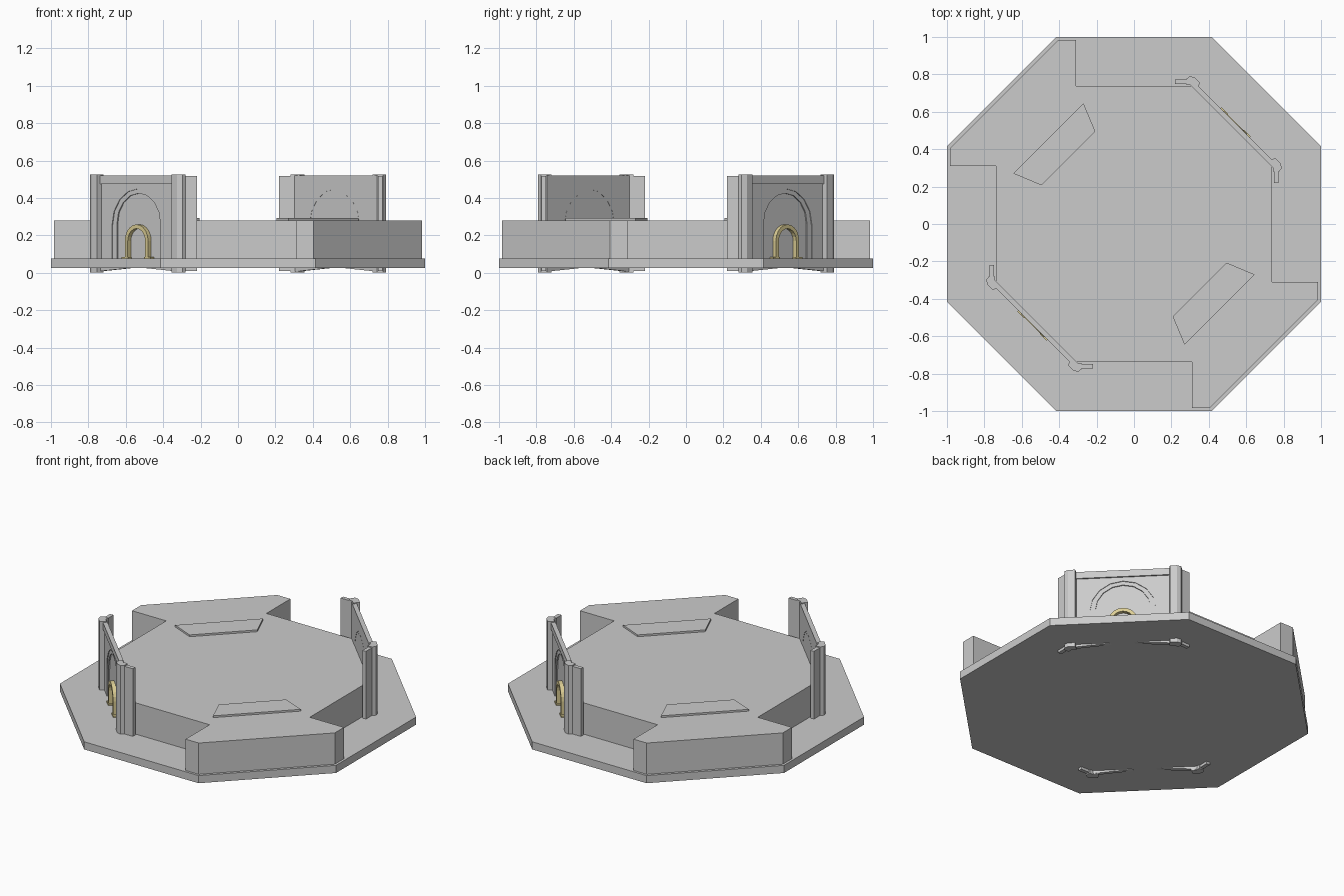
import bpy, bmesh
from math import sin, cos, pi, sqrt

if "Cube" in bpy.data.objects:
    bpy.data.objects.remove(bpy.data.objects["Cube"])

gold = bpy.data.materials.new("gold")
gold.diffuse_color = (0.72, 0.62, 0.30, 1)
gold.use_nodes = True
gold.node_tree.nodes["Principled BSDF"].inputs["Base Color"].default_value = gold.diffuse_color
S = 1 / sqrt(2)


def extrude(name, ring_a, ring_b, mat=None):
    """Closed solid between two matching outlines."""
    bm = bmesh.new()
    a = [bm.verts.new(p) for p in ring_a]
    b = [bm.verts.new(p) for p in ring_b]
    n = len(a)
    bm.faces.new(a)
    bm.faces.new(b[::-1])
    for i in range(n):
        j = (i + 1) % n
        bm.faces.new((a[i], b[i], b[j], a[j]))
    bmesh.ops.recalc_face_normals(bm, faces=bm.faces[:])
    me = bpy.data.meshes.new(name)
    bm.to_mesh(me)
    bm.free()
    ob = bpy.data.objects.new(name, me)
    bpy.context.collection.objects.link(ob)
    if mat:
        me.materials.append(mat)
    return ob


def plan(name, pts, z0, z1):
    return extrude(name, [(x, y, z0) for x, y in pts], [(x, y, z1) for x, y in pts])


def facade(name, pts, d0, d1, s, mat=None):
    """Outline in (along wall, z), extruded outward along the diagonal; s picks the corner."""
    def ring(d):
        return [(s * S * (d + u), s * S * (d - u), z) for u, z in pts]
    return extrude(name, ring(d0), ring(d1), mat)


def arch(r, spring, bottom, n):
    """Open arch line from left foot to right foot."""
    curve = [(-r * cos(pi * i / n), spring + r * sin(pi * i / n)) for i in range(n + 1)]
    return [(-r, bottom)] + curve + [(r, bottom)]


# octagonal base slab
k = sqrt(2) - 1
plan("base_slab", [(1, -k), (1, k), (k, 1), (-k, 1), (-1, k), (-1, -k), (-k, -1), (k, -1)], 0.025, 0.075)

# raised platform with two full corners and two cut corners
half = [(0.31, 0.737), (0.737, 0.31), (0.737, -0.31), (0.985, -0.31),
        (0.985, -0.405), (0.405, -0.985), (0.31, -0.985), (0.31, -0.737)]
plan("platform", half + [(-x, -y) for x, y in half], 0.07, 0.28)

# low trapezoid steps on top
step = [(-0.645, 0.27), (-0.27, 0.645), (-0.207, 0.495), (-0.495, 0.207)]
for s in (1, -1):
    plan("step", [(s * x, s * y) for x, y in step], 0.275, 0.292)

wing = [(0.22, 0.748), (0.22, 0.773), (0.29, 0.773), (0.29, 0.748)]
pillar = [(0.28, 0.742), (0.28, 0.775), (0.298, 0.79), (0.325, 0.784),
          (0.355, 0.754), (0.33, 0.72), (0.31, 0.742)]

# gate walls on the two cut corners
for s in (1, -1):
    opening = arch(0.197, 0.252, 0.06, 8)
    L = 0.315
    facade("gate_panel", [(-L, 0.06)] + opening + [(L, 0.06), (L, 0.518), (-L, 0.518)], 0.738, 0.756, s)
    facade("arch_band", opening + arch(0.165, 0.26, 0.06, 8)[::-1], 0.739, 0.751, s)
    facade("arch_back", arch(0.18, 0.255, 0.06, 8), 0.7385, 0.744, s)
    facade("lintel", [(-L, 0.475), (L, 0.475), (L, 0.519), (-L, 0.519)], 0.7375, 0.765, s)
    # gold doorway with feet
    facade("gold_doorway", arch(0.088, 0.17, 0.07, 10) + arch(0.066, 0.17, 0.07, 10)[::-1],
           0.74, 0.768, s, gold)
    for m in (1, -1):
        facade("gold_foot", [(m * 0.06, 0.07), (m * 0.11, 0.07), (m * 0.11, 0.085), (m * 0.06, 0.085)],
               0.74, 0.772, s, gold)
        # tapered footing under the base
        facade("footing", [(m * 0.31, 0.006), (m * 0.31, 0.05), (m * 0.07, 0.05), (m * 0.07, 0.024)],
               0.74, 0.762, s)
        # corner pillar and side wing, mirrored across the diagonal
        def flip(pts):
            return [(s * x, s * y) if m == 1 else (s * y, s * x) for x, y in pts]
        plan("corner_pillar", flip(pillar), 0.0, 0.525)
        plan("side_wing", flip(wing), 0.008, 0.518)
